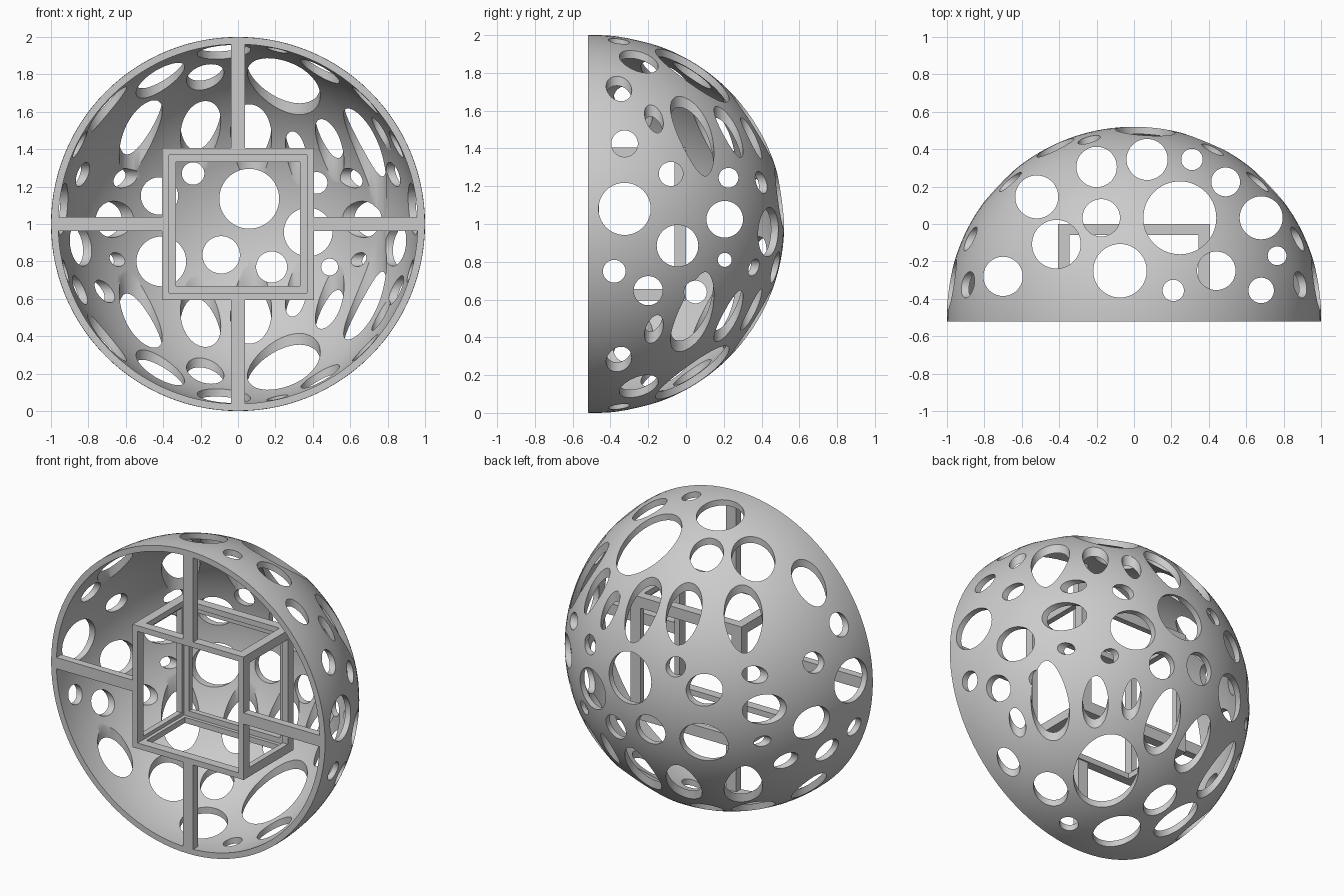
import bpy, bmesh
from math import sin, cos, asin, pi
from mathutils import Vector, Matrix

if "Cube" in bpy.data.objects:
    bpy.data.objects.remove(bpy.data.objects["Cube"])

FRONT, CY, CZ = -0.52, -0.48, 1.0   # cut plane, sphere centre
R_OUT, R_IN = 1.0, 0.962


def make_object(name, bm):
    bmesh.ops.recalc_face_normals(bm, faces=bm.faces)
    mesh = bpy.data.meshes.new(name)
    bm.to_mesh(mesh)
    bm.free()
    obj = bpy.data.objects.new(name, mesh)
    bpy.context.collection.objects.link(obj)
    return obj


def box(name, x0, x1, y0, y1, z0, z1):
    bm = bmesh.new()
    m = Matrix.Translation(((x0 + x1) / 2, (y0 + y1) / 2, (z0 + z1) / 2))
    m = m @ Matrix.Diagonal((x1 - x0, y1 - y0, z1 - z0, 1))
    bmesh.ops.create_cube(bm, size=1, matrix=m)
    return make_object(name, bm)


def select_only(obj):
    bpy.ops.object.select_all(action='DESELECT')
    obj.select_set(True)
    bpy.context.view_layer.objects.active = obj


def cut(obj, cutter):
    cutter.hide_render = True
    select_only(obj)
    mod = obj.modifiers.new("cut", 'BOOLEAN')
    mod.operation, mod.solver, mod.object = 'DIFFERENCE', 'EXACT', cutter
    bpy.ops.object.modifier_apply(modifier=mod.name)
    bpy.data.objects.remove(cutter, do_unlink=True)


def drills(axis, holes):
    """Parallel cylinders along one axis; holes are (u, v, radius)."""
    bm = bmesh.new()
    for u, v, r in holes:
        if axis == 'x':
            m = Matrix.Translation((0, u, v)) @ Matrix.Rotation(pi / 2, 4, 'Y')
        elif axis == 'y':
            m = Matrix.Translation((u, 0, v)) @ Matrix.Rotation(pi / 2, 4, 'X')
        else:
            m = Matrix.Translation((u, v, 1))
        bmesh.ops.create_cone(bm, cap_ends=True, segments=56, radius1=r,
                              radius2=r, depth=2.6, matrix=m)
    return make_object("drills_" + axis, bm)


# dome shell: spin a crescent profile round the y axis
bm = bmesh.new()
N = 40
pts = []
for r, rev in ((R_OUT, False), (R_IN, True)):
    a0 = asin((FRONT - CY) / r)
    arc = [a0 + (pi / 2 - a0) * i / N for i in range(N + 1)]
    if rev:
        arc.reverse()
    pts += [(r * cos(a), CY + r * sin(a), CZ) for a in arc]
verts = [bm.verts.new(p) for p in pts]
edges = [bm.edges.new((verts[i], verts[(i + 1) % len(verts)]))
         for i in range(len(verts)) if i != N]
bmesh.ops.spin(bm, geom=verts + edges, cent=(0, 0, CZ), axis=(0, 1, 0),
               angle=2 * pi, steps=112, use_merge=False)
bmesh.ops.remove_doubles(bm, verts=bm.verts, dist=1e-4)
shell = make_object("dome_shell", bm)

# round holes drilled straight along each axis
cut(shell, drills('z', [
    (-0.20, 0.305, 0.108), (0.07, 0.345, 0.11), (0.31, 0.345, 0.057),
    (0.49, 0.225, 0.077), (-0.52, 0.145, 0.115), (-0.175, 0.033, 0.10),
    (0.245, 0.033, 0.195), (0.68, 0.033, 0.115), (-0.415, -0.108, 0.13),
    (-0.70, -0.28, 0.105), (-0.075, -0.25, 0.143), (0.44, -0.25, 0.103),
    (0.765, -0.17, 0.05), (0.21, -0.355, 0.057), (0.68, -0.355, 0.068)]))
cut(shell, drills('x', [
    (-0.325, 1.425, 0.07), (-0.08, 1.265, 0.064), (0.225, 1.245, 0.052),
    (-0.325, 1.08, 0.138), (0.205, 1.025, 0.097), (-0.045, 0.885, 0.11),
    (-0.38, 0.75, 0.06), (-0.2, 0.647, 0.077), (0.205, 0.81, 0.037),
    (0.05, 0.64, 0.06)]))
cut(shell, drills('y', [
    (0.06, 1.135, 0.16), (-0.24, 1.27, 0.06), (-0.09, 0.835, 0.10),
    (0.18, 0.77, 0.083), (-0.41, 0.80, 0.133), (-0.42, 1.15, 0.10),
    (0.375, 0.957, 0.13), (0.42, 1.22, 0.058), (0.49, 0.77, 0.045)]))
select_only(shell)
bpy.ops.object.shade_smooth_by_angle(angle=0.6)

# central cage: thin-walled open box with a window in every wall
H, T, W, B = 0.405, 0.037, 0.345, 0.332
cage = box("cage", -H, H, FRONT, 0, CZ - H, CZ + H)
I = H - T
cut(cage, box("cavity", -I, I, -0.7, -T, CZ - I, CZ + I))
cut(cage, box("back_window", -B, B, -0.3, 0.2, CZ - B, CZ + B))
cut(cage, box("side_window", -0.6, 0.6, FRONT + 0.06, -0.06, CZ - W, CZ + W))
cut(cage, box("top_window", -W, W, FRONT + 0.06, -0.06, CZ - 0.6, CZ + 0.6))

# four struts from the cage to the rim
S, E, D = 0.037, 0.966, FRONT + 0.05
for s, side in ((-1, "left"), (1, "right")):
    a, b = sorted((s * H, s * E))
    box("strut_" + side, a, b, FRONT, D, CZ - S, CZ + S)
for s, side in ((-1, "bottom"), (1, "top")):
    a, b = sorted((CZ + s * H, CZ + s * E))
    box("strut_" + side, -S, S, FRONT, D, a, b)
